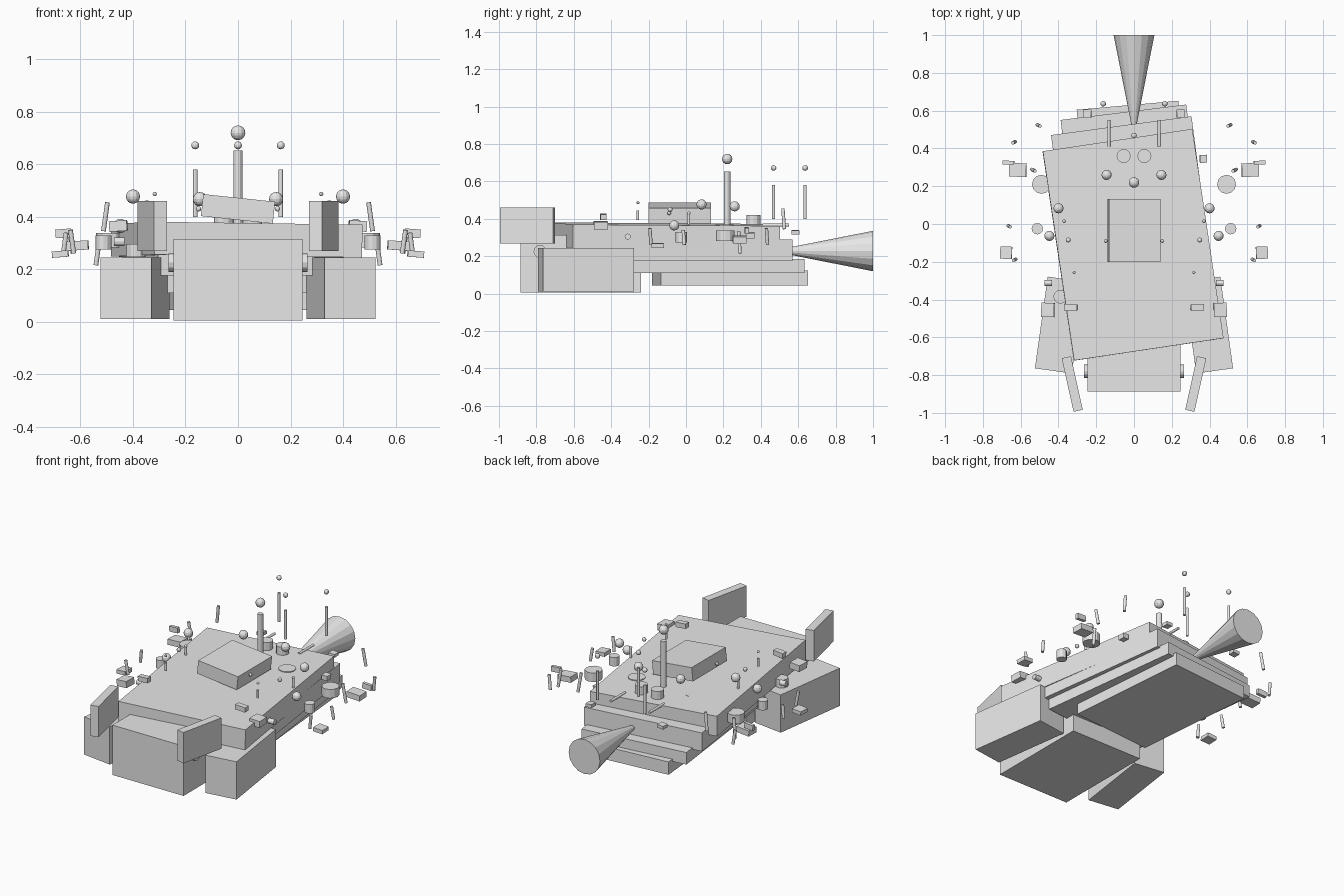
import bpy
from math import radians, pi

cube = bpy.data.objects.get("Cube")
if cube:
    bpy.data.objects.remove(cube, do_unlink=True)

# Single hull colour
grey = bpy.data.materials.new("hull_grey")
grey.use_nodes = True
colour = (0.8, 0.8, 0.8, 1)
grey.diffuse_color = colour
grey.node_tree.nodes["Principled BSDF"].inputs["Base Color"].default_value = colour


def finish(name):
    ob = bpy.context.object
    ob.name = name
    ob.data.materials.append(grey)
    return ob


def box(name, loc, size, rot=(0, 0, 0)):
    bpy.ops.mesh.primitive_cube_add(size=1, location=loc, rotation=[radians(a) for a in rot])
    ob = finish(name)
    ob.scale = size
    return ob


def rod(name, loc, radius, length, rot=(0, 0, 0), sides=12):
    bpy.ops.mesh.primitive_cylinder_add(vertices=sides, radius=radius, depth=length,
                                        location=loc, rotation=[radians(a) for a in rot])
    return finish(name)


def ball(name, loc, radius):
    bpy.ops.mesh.primitive_uv_sphere_add(segments=12, ring_count=8, radius=radius, location=loc)
    return finish(name)


def pair(make, name, loc, *args, rot=None):
    """Make a part on both sides, reflecting its position and rotation in x."""
    for side, s in (("left", 1), ("right", -1)):
        place = (s * loc[0], loc[1], loc[2])
        extra = {"rot": (rot[0], s * rot[1], s * rot[2])} if rot else {}
        make(f"{side}_{name}", place, *args, **extra)


# Stacked, slightly twisted hull slabs
box("deck", (-0.005, -0.11, 0.309), (0.8, 1.12, 0.125), (-0.4, 0.8, 8.5))
box("upper_hull", (0, 0.015, 0.233), (0.75, 1.02, 0.115), (0, 0, 7.6))
box("middle_hull", (0, 0.135, 0.148), (0.67, 0.92, 0.075), (0, 0, 7))
box("lower_hull", (0, 0.235, 0.085), (0.54, 0.79, 0.08), (0, 0, 5))

# Bow block, side pods and fins
box("bow_block", (0, -0.563, 0.16), (0.49, 0.645, 0.31))
pair(box, "pod", (0.393, -0.535, 0.128), (0.197, 0.49, 0.235), rot=(0, 0, 8))
pair(box, "fin", (0.327, -0.847, 0.365), (0.05, 0.29, 0.192), rot=(0, 0, -12.5))
pair(rod, "bow_hub", (0.25, -0.78, 0.225), 0.035, 0.03, rot=(0, 90, 0))

# Tilted cabin
box("cabin", (0, -0.034, 0.43), (0.275, 0.335, 0.084), (0, 6, 0))

# Exhaust cone at the stern
bpy.ops.mesh.primitive_cone_add(vertices=16, radius1=0.108, radius2=0.013, depth=0.48,
                                location=(0, 0.76, 0.228), rotation=(pi / 2, 0, 0))
finish("exhaust_cone")

# Mast and antennas
rod("mast", (0, 0.22, 0.51), 0.017, 0.285)
ball("mast_ball", (0, 0.22, 0.72), 0.028)
rod("middle_antenna", (0, 0.468, 0.49), 0.008, 0.18)
ball("middle_antenna_tip", (0, 0.468, 0.672), 0.015)
pair(rod, "antenna", (0.163, 0.637, 0.49), 0.008, 0.18)
pair(ball, "antenna_tip", (0.163, 0.637, 0.672), 0.015)

# Domes on and beside the deck
for name, loc in (("stern_dome", (0.145, 0.26, 0.467)),
                  ("middle_dome", (0.4, 0.083, 0.477)),
                  ("edge_dome", (0.448, -0.063, 0.365))):
    pair(ball, name, loc, 0.027)

# Beads and stalks
for name, loc, radius in (("deck_bead", (0.37, 0.015, 0.43), 0.009),
                          ("side_bead", (0.348, -0.085, 0.45), 0.013),
                          ("bow_bead", (0.317, -0.257, 0.487), 0.008),
                          ("cabin_bead", (0.15, -0.09, 0.43), 0.01)):
    pair(ball, name, loc, radius)
pair(rod, "deck_stalk", (0.37, 0.015, 0.4), 0.007, 0.06)
pair(rod, "bow_stalk", (0.317, -0.257, 0.42), 0.007, 0.05)

# Drums and flush discs
for name, loc, radius, height in (("stern_drum", (0.055, 0.36, 0.395), 0.037, 0.05),
                                  ("large_drum", (0.49, 0.21, 0.31), 0.05, 0.055),
                                  ("small_drum", (0.512, -0.025, 0.302), 0.03, 0.055),
                                  ("pod_drum", (0.39, -0.385, 0.272), 0.037, 0.05),
                                  ("deck_disc", (0.195, 0.205, 0.366), 0.05, 0.01)):
    pair(rod, name, loc, radius, height)
pair(rod, "pod_hub", (0.453, -0.312, 0.305), 0.016, 0.04, rot=(0, 90, 0))
pair(rod, "stern_rail", (0.133, 0.48, 0.366), 0.008, 0.14, rot=(90, 0, 0))

# Loose rods around the sides
for name, loc, length, lean in (("tall_rod", (0.505, 0.522, 0.4), 0.11, -8),
                                ("low_rod", (0.533, 0.285, 0.275), 0.12, -8),
                                ("stern_rod", (0.635, 0.433, 0.305), 0.09, 8),
                                ("middle_rod", (0.66, -0.012, 0.3), 0.08, -8),
                                ("bow_rod", (0.632, -0.19, 0.305), 0.09, 8)):
    pair(rod, name, loc, 0.009, length, rot=(4, lean, 0))

# Small blocks around the sides
for name, loc, size in (("thin_block", (0.665, 0.325, 0.337), (0.06, 0.02, 0.033)),
                        ("wide_block", (0.615, 0.286, 0.29), (0.09, 0.072, 0.035)),
                        ("outer_block", (0.677, -0.152, 0.258), (0.062, 0.065, 0.024)),
                        ("pod_block", (0.456, -0.455, 0.365), (0.068, 0.075, 0.04)),
                        ("deck_block", (0.335, -0.442, 0.41), (0.068, 0.034, 0.03)),
                        ("edge_block", (0.367, 0.345, 0.31), (0.037, 0.042, 0.03)),
                        ("stern_block", (0.247, 0.585, 0.328), (0.042, 0.042, 0.02))):
    pair(box, name, loc, size, rot=(0, 4, 2))
